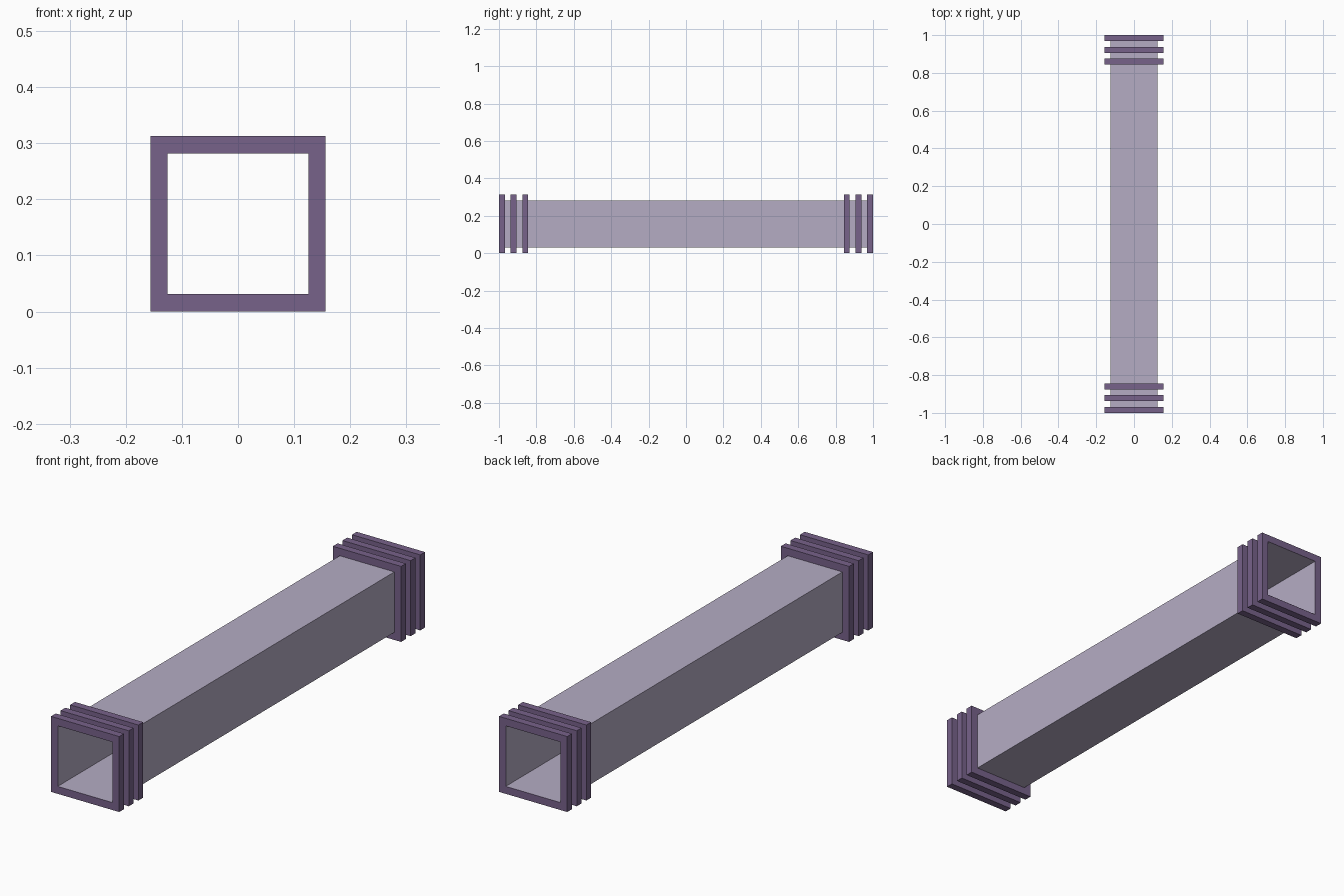
import bpy
import bmesh

if "Cube" in bpy.data.objects:
    bpy.data.objects.remove(bpy.data.objects["Cube"])

CENTRE_Z = 0.15625   # height of the duct axis
TUBE_HALF = 0.125    # half width of the duct
RING_HALF = 0.15625  # half width of the collars
RING_DEPTH = 0.03125
RING_PITCH = 0.0625


def srgb(*rgb):
    lin = [((c / 255 + 0.055) / 1.055) ** 2.4 for c in rgb]
    return (*lin, 1.0)


def material(name, colour):
    mat = bpy.data.materials.new(name)
    mat.diffuse_color = colour
    mat.use_nodes = True
    mat.node_tree.nodes["Principled BSDF"].inputs["Base Color"].default_value = mat.diffuse_color
    return mat


def square(bm, half, y):
    """Square loop of vertices around the duct axis."""
    return [bm.verts.new((sx * half, y, CENTRE_Z + sz * half))
            for sx, sz in ((-1, -1), (1, -1), (1, 1), (-1, 1))]


def bridge(bm, a, b):
    for i in range(4):
        j = (i + 1) % 4
        bm.faces.new((a[i], a[j], b[j], b[i]))


def finish(bm, name, mat):
    mesh = bpy.data.meshes.new(name)
    bm.to_mesh(mesh)
    bm.free()
    mesh.materials.append(mat)
    obj = bpy.data.objects.new(name, mesh)
    bpy.context.collection.objects.link(obj)


def make_tube(mat):
    bm = bmesh.new()
    bridge(bm, square(bm, TUBE_HALF, -1), square(bm, TUBE_HALF, 1))
    finish(bm, "duct_tube", mat)


def make_ring(name, y0, y1, mat):
    bm = bmesh.new()
    inner = TUBE_HALF + 0.0004   # sits just outside the duct wall
    loops = [square(bm, half, y) for half, y in
             ((RING_HALF, y0), (RING_HALF, y1), (inner, y1), (inner, y0))]
    for i in range(4):
        bridge(bm, loops[i], loops[(i + 1) % 4])
    bmesh.ops.recalc_face_normals(bm, faces=bm.faces[:])
    finish(bm, name, mat)


tube_mat = material("pale_lilac", srgb(181, 172, 196))
ring_mat = material("dusty_purple", srgb(119, 98, 138))

# Open square duct
make_tube(tube_mat)

# Three collars at each end
for side, label in ((-1, "front"), (1, "back")):
    for i in range(3):
        outer = 1 - i * RING_PITCH
        y0, y1 = sorted((side * outer, side * (outer - RING_DEPTH)))
        make_ring(f"{label}_collar_{i + 1}", y0, y1, ring_mat)
